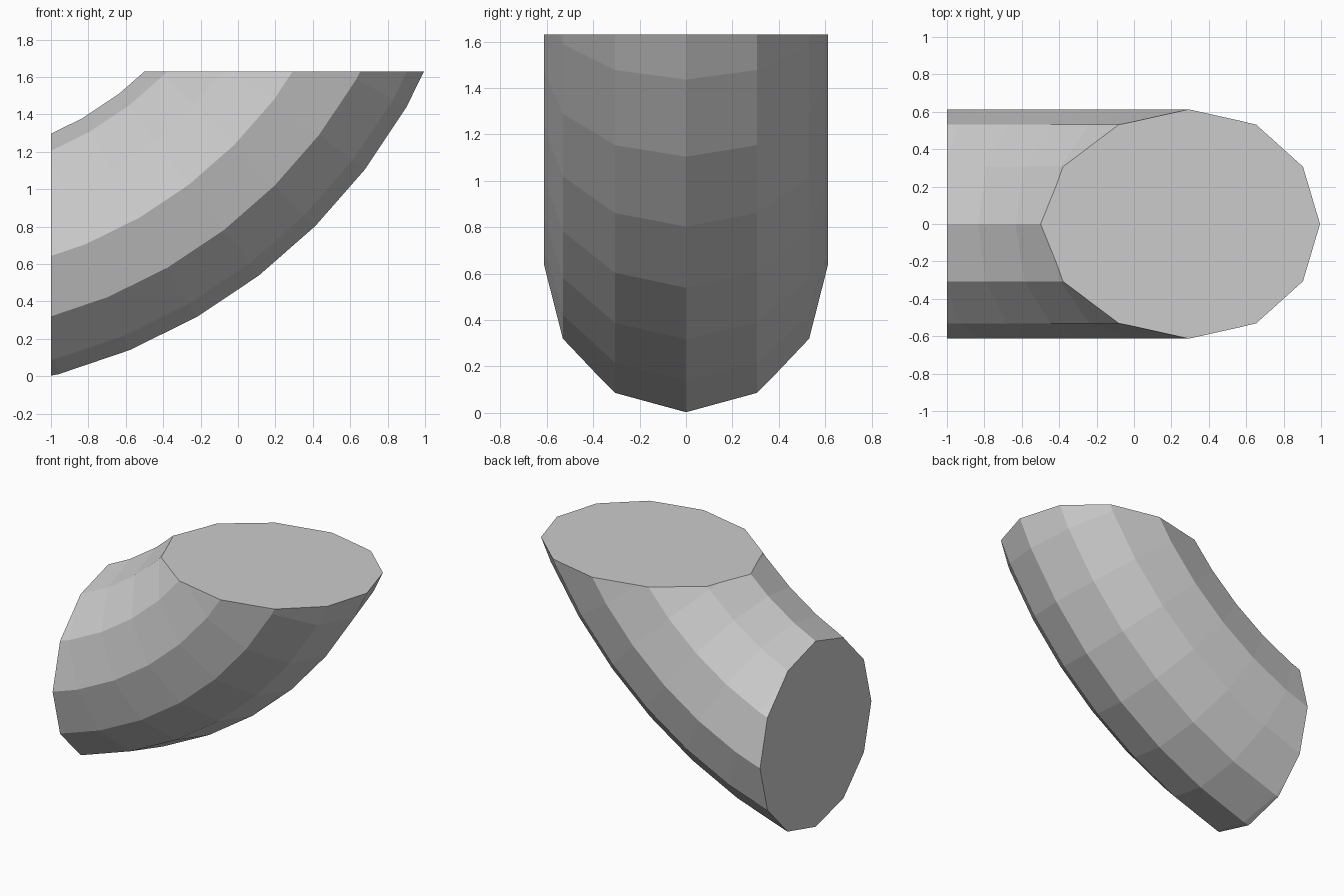
import bpy, bmesh
from math import sin, cos, pi, radians
from mathutils import Vector

if "Cube" in bpy.data.objects:
    bpy.data.objects.remove(bpy.data.objects["Cube"])

CENTRE = Vector((-1.75, 0, 2.966))   # centre of the bend
BEND_R, TUBE_R, SIDES = 2.446, 0.613, 12
TOP, LEFT = 1.63, -1.0               # cut planes

bm = bmesh.new()

# Twelve-sided rings swept along the bend in 7.5 degree steps
rings = []
for i in range(12):
    a = radians(-97.5 + 7.5 * i)
    ring = []
    for j in range(SIDES):
        b = 2 * pi * j / SIDES
        r = BEND_R + TUBE_R * cos(b)
        ring.append(bm.verts.new(CENTRE + Vector((r * cos(a), TUBE_R * sin(b), r * sin(a)))))
    rings.append(ring)
for r0, r1 in zip(rings, rings[1:]):
    for j in range(SIDES):
        k = (j + 1) % SIDES
        bm.faces.new((r0[j], r0[k], r1[k], r1[j]))

# Slice flat at the top and at the left end, then cap both openings
for co, no in (((0, 0, TOP), (0, 0, 1)), ((LEFT, 0, 0), (-1, 0, 0))):
    bmesh.ops.bisect_plane(bm, geom=bm.verts[:] + bm.edges[:] + bm.faces[:],
                           plane_co=co, plane_no=no, clear_outer=True)
bmesh.ops.holes_fill(bm, edges=[e for e in bm.edges if e.is_boundary], sides=0)
bmesh.ops.recalc_face_normals(bm, faces=bm.faces[:])

mesh = bpy.data.meshes.new("bent_pipe")
bm.to_mesh(mesh)
bm.free()
pipe = bpy.data.objects.new("bent_pipe", mesh)
bpy.context.collection.objects.link(pipe)
